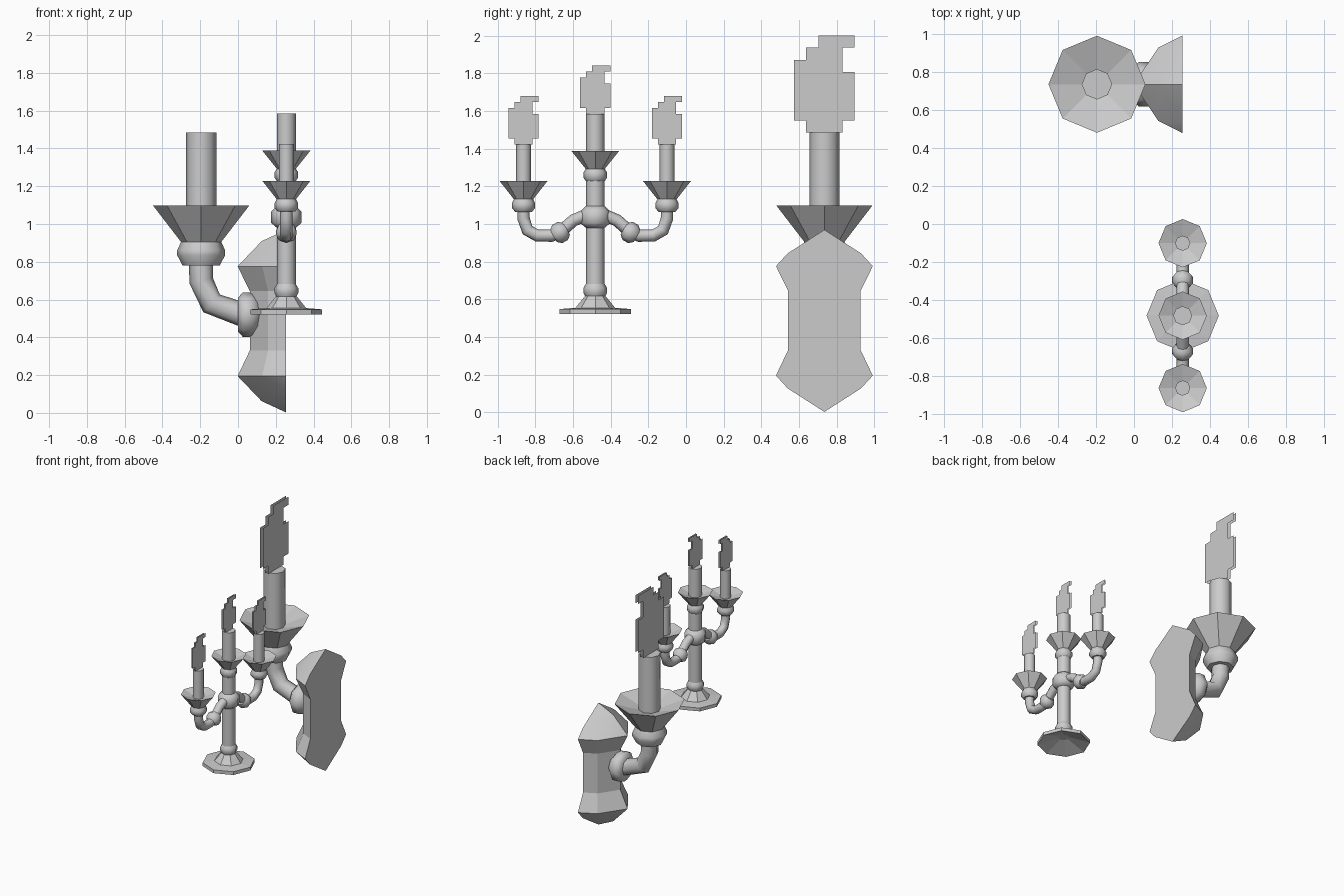
import bpy, bmesh, math
from mathutils import Vector, Matrix

if "Cube" in bpy.data.objects:
    bpy.data.objects.remove(bpy.data.objects["Cube"], do_unlink=True)

grey = bpy.data.materials.new("plain_grey")
grey.use_nodes = True
grey.diffuse_color = (0.6, 0.6, 0.6, 1)
grey.node_tree.nodes["Principled BSDF"].inputs["Base Color"].default_value = (0.6, 0.6, 0.6, 1)


def finish(name, mesh, smooth=None):
    """Link a mesh as an object with the material and optional smooth shading."""
    mesh.name = name
    mesh.materials.clear()
    mesh.materials.append(grey)
    obj = bpy.data.objects.new(name, mesh)
    bpy.context.collection.objects.link(obj)
    if smooth:
        bpy.ops.object.select_all(action='DESELECT')
        obj.select_set(True)
        bpy.context.view_layer.objects.active = obj
        bpy.ops.object.shade_smooth_by_angle(angle=math.radians(smooth))
    return obj


def from_bmesh(name, bm, smooth=None, fix=True):
    if fix:
        bmesh.ops.recalc_face_normals(bm, faces=bm.faces)
    mesh = bpy.data.meshes.new(name)
    bm.to_mesh(mesh)
    bm.free()
    return finish(name, mesh, smooth)


def loft(bm, rings):
    for a, b in zip(rings, rings[1:]):
        for i in range(len(a)):
            j = (i + 1) % len(a)
            bm.faces.new((a[i], a[j], b[j], b[i]))


def lathe(name, profile, place, axis=(0, 0, 1), smooth=50, sides=8):
    """Turn (radius, height) points around an axis; closed at both ends."""
    bm = bmesh.new()
    rings = []
    for r, h in profile:
        rings.append([bm.verts.new((r * math.cos(math.tau * i / sides),
                                    r * math.sin(math.tau * i / sides), h)) for i in range(sides)])
    loft(bm, rings)
    bm.faces.new(rings[0])
    bm.faces.new(rings[-1])
    bmesh.ops.remove_doubles(bm, verts=bm.verts, dist=0.0005)
    turn = Vector((0, 0, 1)).rotation_difference(Vector(axis)).to_matrix().to_4x4()
    bmesh.ops.transform(bm, matrix=Matrix.Translation(place) @ turn, verts=bm.verts)
    return from_bmesh(name, bm, smooth)


def tube(name, points, radius):
    """Eight-sided pipe along a bent path."""
    curve = bpy.data.curves.new(name + "_path", 'CURVE')
    curve.dimensions = '3D'
    curve.bevel_depth = radius
    curve.bevel_resolution = 2
    curve.use_fill_caps = True
    spline = curve.splines.new('POLY')
    spline.points.add(len(points) - 1)
    for p, co in zip(spline.points, points):
        p.co = (*co, 1)
    path = bpy.data.objects.new(name + "_path", curve)
    bpy.context.collection.objects.link(path)
    deps = bpy.context.evaluated_depsgraph_get()
    mesh = bpy.data.meshes.new_from_object(path.evaluated_get(deps))
    bpy.data.objects.remove(path, do_unlink=True)
    return finish(name, mesh, 50)


# Flame rows from the wick up: (first column, end column, bottom row, top row)
FLAME = [(1, 4, 0, 1), (0, 5, 1, 5), (0, 4, 5, 6), (1, 4, 6, 7), (2, 5, 7, 8)]


def flame(name, x, y, z, cell):
    """Stepped flame made of two parallel sheets facing +x and -x."""
    bm = bmesh.new()
    for side in (1, -1):
        for c0, c1, r0, r1 in FLAME:
            corners = [(c0, r0), (c1, r0), (c1, r1), (c0, r1)][::side]
            bm.faces.new([bm.verts.new((x + side * cell * 0.18, y + (c - 2.5) * cell, z + r * cell))
                          for c, r in corners])
    return from_bmesh(name, bm, fix=False)


def candle_set(name, x, y, rim, cup_r, neck, candle_r, top, cell):
    """Drip cup, candle and flame; rim and neck are (height, neck radius) levels."""
    rim_z, dish = rim
    neck_z, neck_r = neck
    lathe(name + "_drip_cup", [(neck_r, neck_z), (cup_r, rim_z),
                               (candle_r * 0.9, rim_z - dish)], (x, y, 0), smooth=None)
    lathe(name + "_candle", [(candle_r, rim_z - dish - 0.01), (candle_r, top)], (x, y, 0))
    flame(name + "_flame", x, y, top, cell)


# Wall sconce: back plate
WX, WY = 0.255, 0.735
bm = bmesh.new()


def belt(scale, z):
    half = [(0, 0.257), (0.127, 0.193), (0.257, 0), (0.127, -0.193), (0, -0.257)]
    return [bm.verts.new((WX - d * scale, WY + y * scale, z)) for d, y in half]


rings = [belt(1, 0.195), belt(0.75, 0.33), belt(0.75, 0.645), belt(1, 0.776)]
loft(bm, rings)
from_bmesh("plate_body", bm, 20)

# Plate end caps
for name, base, up in (("plate_top", 0.776, 1), ("plate_bottom", 0.195, -1)):
    bm = bmesh.new()
    belt(1, base)
    for d, y, h in [(0, 0, 0.193), (0.13, 0, 0.133), (0, 0.195, 0.068), (0, -0.195, 0.068)]:
        bm.verts.new((WX - d, WY + y, base + up * h))
    bmesh.ops.convex_hull(bm, input=bm.verts)
    from_bmesh(name, bm, 20)

# Sconce arm, collar, knob and candle
SX = -0.195
lathe("sconce_collar", [(0.09, 0), (0.117, 0.025), (0.117, 0.075), (0.07, 0.12)],
      (0, WY, 0.52), axis=(1, 0, 0))
tube("sconce_arm", [(SX, WY, 0.8), (SX, WY, 0.70), (-0.14, WY, 0.58), (0.03, WY, 0.518)], 0.064)
lathe("sconce_knob", [(0.098, 0.78), (0.127, 0.835), (0.127, 0.86), (0.107, 0.905)], (SX, WY, 0))
candle_set("sconce", SX, WY, (1.098, 0.06), 0.255, (0.903, 0.105), 0.08, 1.485, 0.0645)

# Candelabra: base, stem and rings
CX, CY = 0.256, -0.482
lathe("candelabra_foot", [(0.04, 0.575), (0.19, 0.522), (0.19, 0.548), (0.105, 0.555),
                          (0.055, 0.617)], (CX, CY, 0), smooth=None)
lathe("stem", [(0.05, 0.6), (0.05, 1.24)], (CX, CY, 0))
lathe("lower_stem_ring", [(0.052, 0.614), (0.063, 0.635), (0.063, 0.66), (0.05, 0.682)], (CX, CY, 0))
lathe("stem_hub", [(0.05, 0.98), (0.08, 1.005), (0.08, 1.065), (0.05, 1.095)], (CX, CY, 0))
lathe("upper_stem_ring", [(0.05, 1.228), (0.062, 1.245), (0.062, 1.275), (0.047, 1.298)], (CX, CY, 0))
candle_set("centre", CX, CY, (1.388, 0.03), 0.127, (1.288, 0.047), 0.05, 1.585, 0.032)

# Candelabra arms
ARM = [(0.04, 1.05), (0.115, 1.02), (0.186, 0.957), (0.233, 0.938), (0.307, 0.938),
       (0.36, 0.967), (0.381, 1.03), (0.381, 1.08)]
for name, s in (("back", 1), ("front", -1)):
    tube(name + "_arm", [(CX, CY + s * o, z) for o, z in ARM], 0.033)
    lathe(name + "_arm_ring", [(0.036, -0.04), (0.055, -0.017), (0.055, 0.017), (0.036, 0.04)],
          (CX, CY + s * 0.187, 0.955), axis=(0, s * 0.87, -0.5))
    y = CY + s * 0.381
    lathe(name + "_knob", [(0.045, 1.065), (0.062, 1.085), (0.062, 1.11), (0.05, 1.135)], (CX, y, 0))
    candle_set(name, CX, y, (1.228, 0.03), 0.127, (1.13, 0.05), 0.04, 1.423, 0.032)
